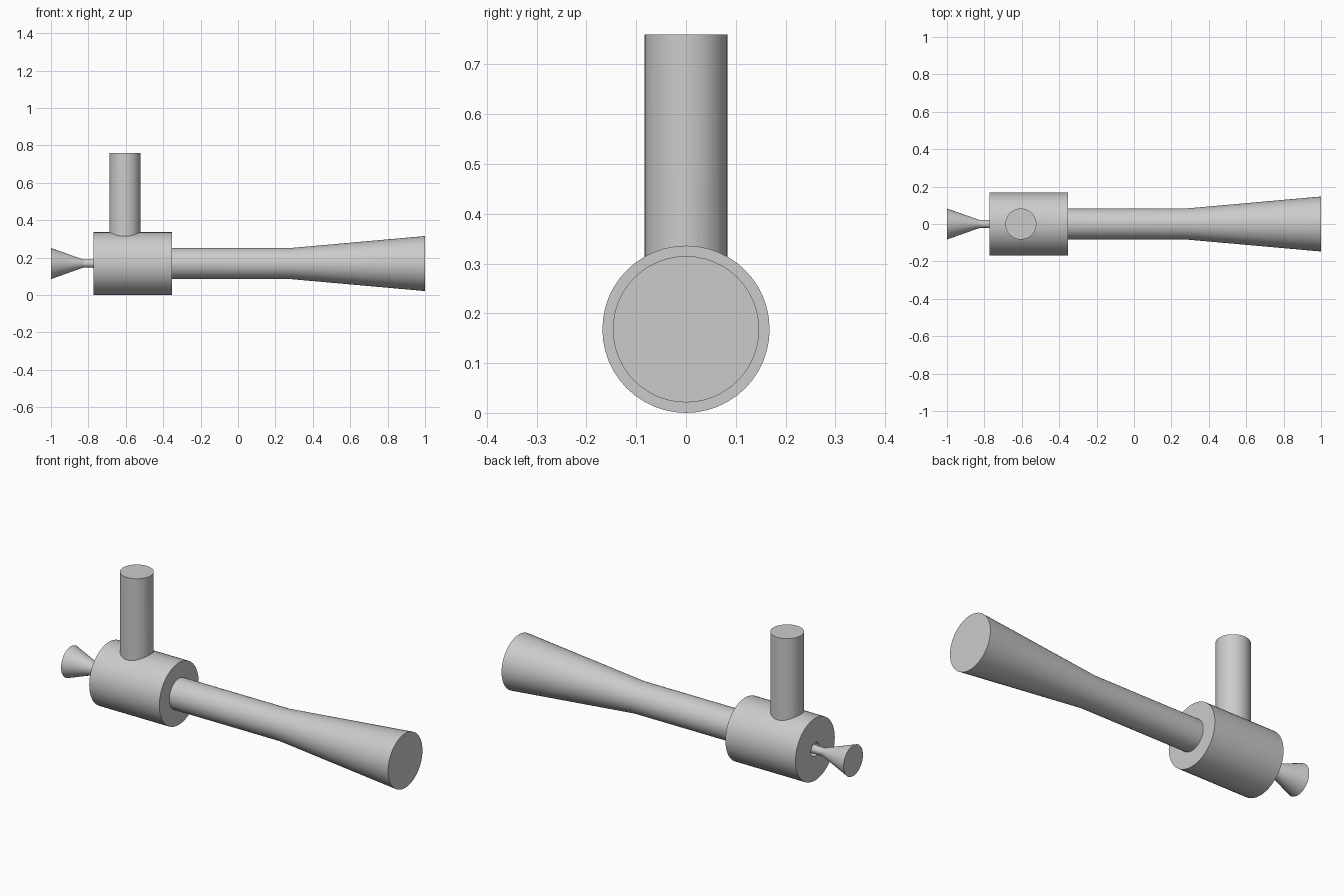
import bpy, bmesh
from math import cos, sin, pi

if "Cube" in bpy.data.objects:
    bpy.data.objects.remove(bpy.data.objects["Cube"])

AXIS_Z = 0.168
SEGMENTS = 48


def lathe(name, profile, to_world):
    """Revolve (distance along axis, radius) points; radius 0 at both ends closes it."""
    bm = bmesh.new()
    rings = []
    for d, r in profile:
        if r == 0:
            rings.append([bm.verts.new(to_world(d, 0, 0))])
        else:
            rings.append([bm.verts.new(to_world(d, r * cos(2 * pi * i / SEGMENTS),
                                                r * sin(2 * pi * i / SEGMENTS)))
                          for i in range(SEGMENTS)])
    for a, b in zip(rings, rings[1:]):
        for i in range(SEGMENTS):
            j = (i + 1) % SEGMENTS
            if len(a) == 1:
                bm.faces.new((a[0], b[i], b[j]))
            elif len(b) == 1:
                bm.faces.new((a[i], a[j], b[0]))
            else:
                bm.faces.new((a[i], a[j], b[j], b[i]))
    bmesh.ops.recalc_face_normals(bm, faces=bm.faces)
    mesh = bpy.data.meshes.new(name)
    bm.to_mesh(mesh)
    bm.free()
    obj = bpy.data.objects.new(name, mesh)
    bpy.context.collection.objects.link(obj)
    return obj


# Flow body: inlet nozzle, groove around it, suction chamber, mixing tube, diffuser
body = lathe("ejector_body", [
    (-1.0, 0), (-1.0, 0.083),                # inlet face
    (-0.825, 0.021), (-0.80, 0.021),         # nozzle throat
    (-0.56, 0.036), (-0.56, 0.041),          # nozzle tip inside the chamber
    (-0.772, 0.036),                         # groove mouth
    (-0.772, 0.168), (-0.353, 0.168),        # suction chamber
    (-0.353, 0.083), (0.28, 0.083),          # mixing tube
    (1.0, 0.147), (1.0, 0),                  # diffuser and outlet face
], lambda d, u, v: (d, u, AXIS_Z + v))

# Upright suction port, joined onto the chamber
port = lathe("suction_port", [(0.25, 0), (0.25, 0.083), (0.76, 0.083), (0.76, 0)],
             lambda d, u, v: (-0.605 + u, v, d))
union = body.modifiers.new("join_port", 'BOOLEAN')
union.operation = 'UNION'
union.solver = 'EXACT'
union.object = port
bpy.context.view_layer.objects.active = body
body.select_set(True)
bpy.ops.object.modifier_apply(modifier=union.name)
bpy.data.objects.remove(port)

# Smooth round walls, crisp rims
bpy.ops.object.shade_smooth_by_angle(angle=0.26)
